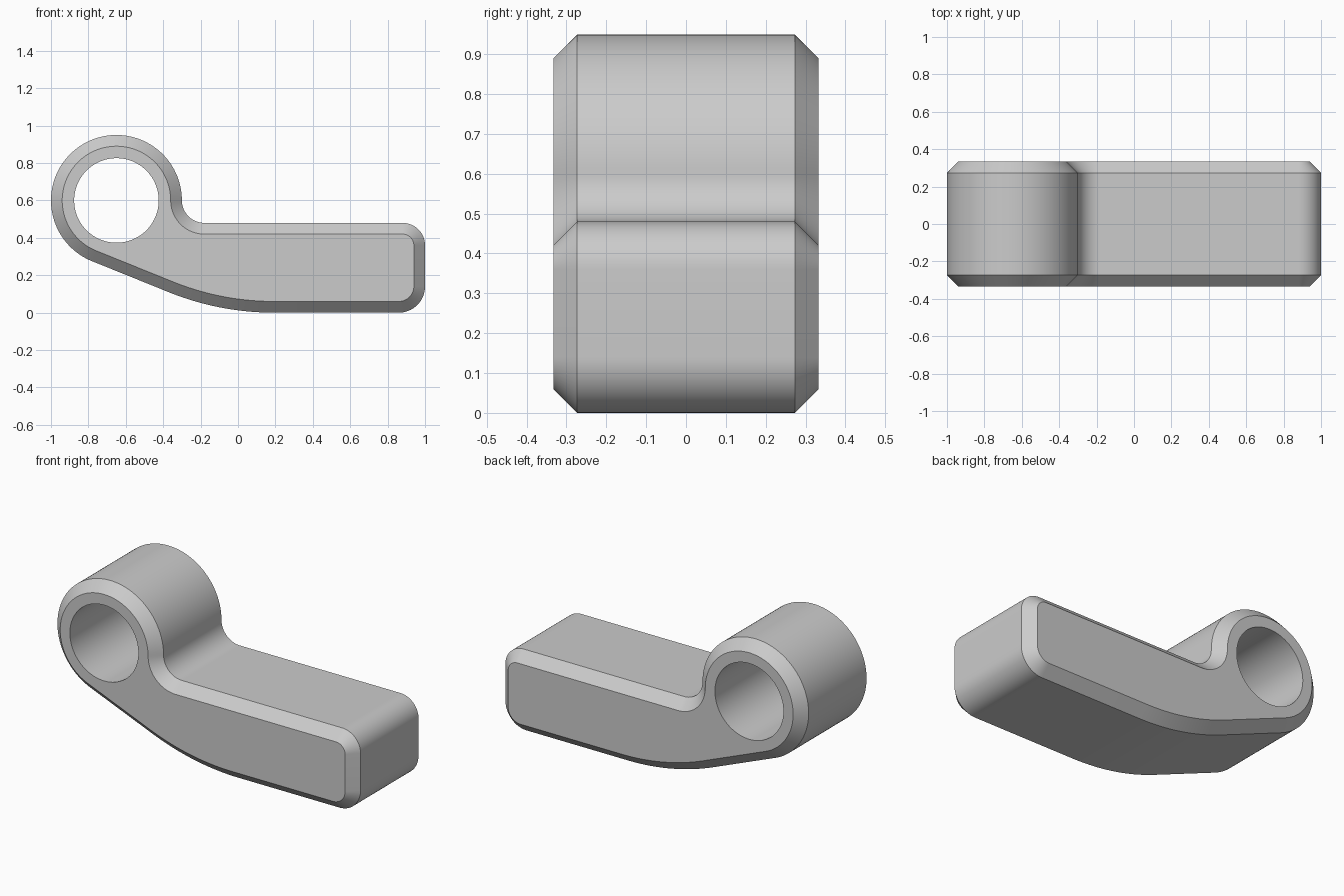
import bpy
import bmesh
from math import radians, sin, cos, tan

cube = bpy.data.objects.get("Cube")
if cube:
    bpy.data.objects.remove(cube, do_unlink=True)

HALF_DEPTH, CHAMFER = 0.333, 0.06
RING_X, RING_Z, RING_R, HOLE_R = -0.65, 0.60, 0.35, 0.226
SLOPE = 22      # underside slope in degrees
BELLY_R = 1.5   # radius of the curved underside

# Underside curve is tangent to the ground and to the sloped line off the ring
a = radians(SLOPE)
tangent_x = RING_X - RING_R * sin(a)
tangent_z = RING_Z - RING_R * cos(a)
belly_x = tangent_x + tangent_z / tan(a) + BELLY_R * tan(a / 2)

# Side profile arcs: centre x, centre z, radius, start, end, steps, inset sign
ARCS = [
    (RING_X, RING_Z, RING_R, 0, 270 - SLOPE, 80, -1),
    (belly_x, BELLY_R, BELLY_R, 270 - SLOPE, 270, 20, -1),
    (0.86, 0.14, 0.14, 270, 360, 16, -1),
    (0.88, 0.36, 0.12, 0, 90, 16, -1),
    (-0.18, 0.60, 0.12, 270, 180, 20, 1),
]


def arc(cx, cz, r, start, end, steps):
    angles = [radians(start + (end - start) * i / steps) for i in range(steps + 1)]
    return [(cx + r * cos(t), cz + r * sin(t)) for t in angles]


def outline(inset):
    points = []
    for cx, cz, r, start, end, steps, sign in ARCS:
        points += arc(cx, cz, r + sign * inset, start, end, steps)
    return points[:-1]


def add_loop(bm, points, y):
    return [bm.verts.new((x, y, z)) for x, z in points]


def skin(bm, first, second):
    n = len(first)
    for i in range(n):
        j = (i + 1) % n
        bm.faces.new((first[i], first[j], second[j], second[i]))


def loop_edges(bm, loop):
    return [bm.edges.get((loop[i - 1], loop[i])) for i in range(len(loop))]


bm = bmesh.new()

# Chamfered outer shell, from front to back
inner_y = HALF_DEPTH - CHAMFER
sections = [(-HALF_DEPTH, CHAMFER), (-inner_y, 0), (inner_y, 0), (HALF_DEPTH, CHAMFER)]
shell = [add_loop(bm, outline(inset), y) for y, inset in sections]
for first, second in zip(shell, shell[1:]):
    skin(bm, first, second)

# Through hole
circle = arc(RING_X, RING_Z, HOLE_R, 0, 360, 96)[:-1]
hole = [add_loop(bm, circle, y) for y in (-HALF_DEPTH, HALF_DEPTH)]
skin(bm, hole[0], hole[1])

# Flat side faces around the hole
for rim, bore in ((shell[0], hole[0]), (shell[-1], hole[1])):
    edges = loop_edges(bm, rim) + loop_edges(bm, bore)
    bmesh.ops.triangle_fill(bm, edges=edges, use_beauty=True)
bmesh.ops.recalc_face_normals(bm, faces=bm.faces)

mesh = bpy.data.meshes.new("lever_arm")
bm.to_mesh(mesh)
bm.free()
lever = bpy.data.objects.new("lever_arm", mesh)
bpy.context.collection.objects.link(lever)

# Plain grey material
grey = bpy.data.materials.new("plain_grey")
grey.use_nodes = True
colour = (0.6, 0.6, 0.6, 1)
grey.diffuse_color = colour
grey.node_tree.nodes["Principled BSDF"].inputs["Base Color"].default_value = colour
mesh.materials.append(grey)

# Smooth curves, sharp chamfer edges
bpy.ops.object.select_all(action="DESELECT")
lever.select_set(True)
bpy.context.view_layer.objects.active = lever
bpy.ops.object.shade_smooth_by_angle(angle=radians(30))
